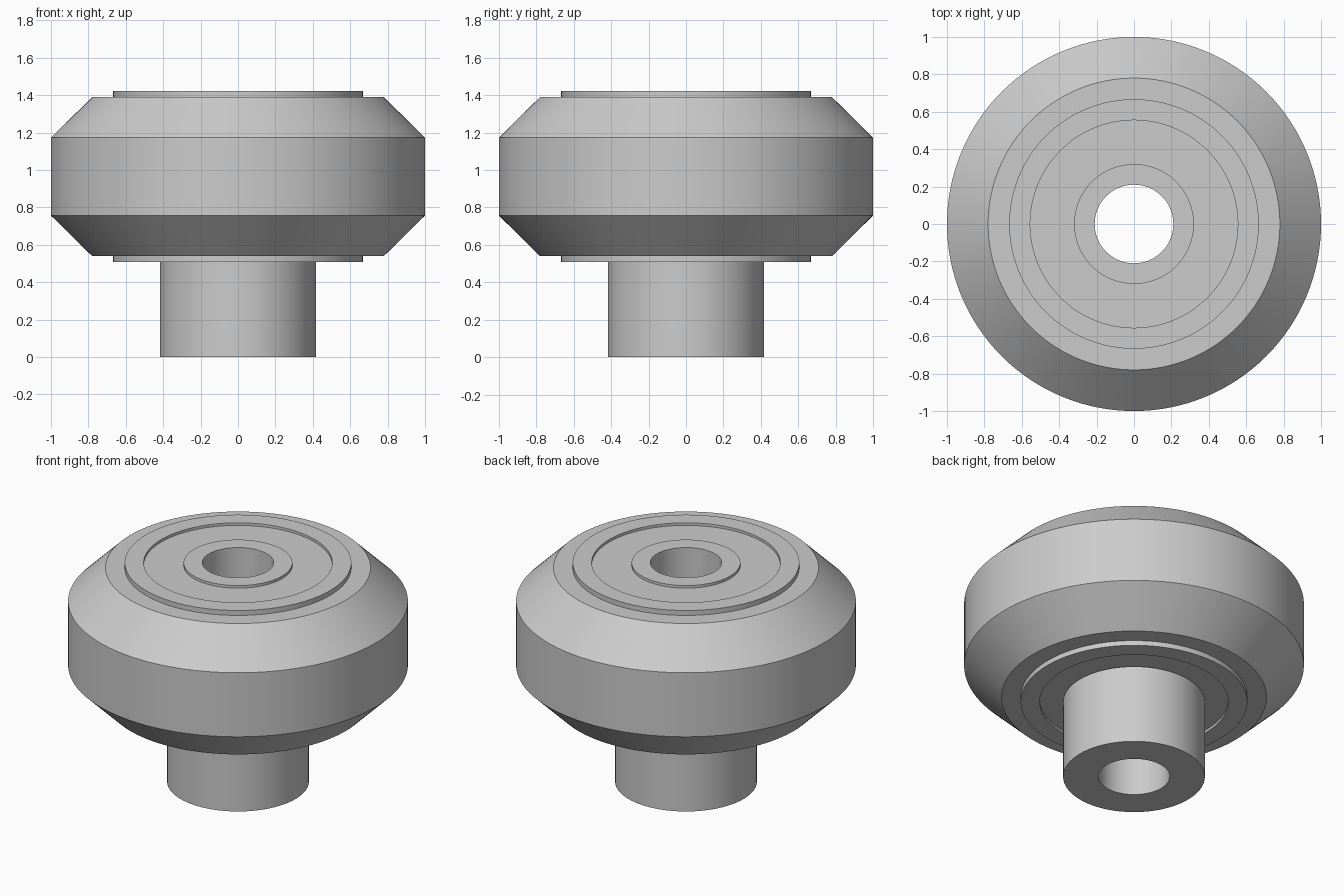
import bpy
import bmesh
import math

SEGMENTS = 128

cube = bpy.data.objects.get("Cube")
if cube:
    bpy.data.objects.remove(cube, do_unlink=True)

grey = bpy.data.materials.new("plain_grey")
grey.use_nodes = True
colour = (0.6, 0.6, 0.6, 1.0)
grey.diffuse_color = colour
grey.node_tree.nodes["Principled BSDF"].inputs["Base Color"].default_value = colour


def lathe(name, profile):
    """Turn a closed (radius, height) profile around the z axis."""
    bm = bmesh.new()
    verts = [bm.verts.new((r, 0, z)) for r, z in profile]
    edges = [bm.edges.new((a, b)) for a, b in zip(verts, verts[1:] + verts[:1])]
    bmesh.ops.spin(bm, geom=verts + edges, cent=(0, 0, 0), axis=(0, 0, 1),
                   angle=math.tau, steps=SEGMENTS, use_merge=True)
    bmesh.ops.remove_doubles(bm, verts=bm.verts, dist=1e-5)
    bmesh.ops.recalc_face_normals(bm, faces=bm.faces)
    mesh = bpy.data.meshes.new(name)
    bm.to_mesh(mesh)
    bm.free()
    mesh.materials.append(grey)
    obj = bpy.data.objects.new(name, mesh)
    bpy.context.collection.objects.link(obj)
    bpy.ops.object.select_all(action="DESELECT")
    obj.select_set(True)
    bpy.context.view_layer.objects.active = obj
    bpy.ops.object.shade_smooth_by_angle(angle=math.radians(30))
    return obj


def tube(name, inner, outer, bottom, top):
    return lathe(name, [(inner, bottom), (outer, bottom), (outer, top), (inner, top)])


BORE = 0.21
HUB, RECESS, RACE = 0.32, 0.555, 0.667
LOW, HIGH = 0.508, 1.422     # bearing faces
STEP = 0.017                 # depth of the recessed shield

# Wheel with chamfered rims
lathe("wheel_tyre", [(RACE, 0.54), (0.78, 0.54), (1.0, 0.757),
                     (1.0, 1.173), (0.78, 1.39), (RACE, 1.39)])

# Bearing: outer race, recessed shields and inner race
tube("bearing_outer_race", RECESS, RACE, LOW, HIGH)
tube("bearing_shield", HUB, RECESS, LOW + STEP, HIGH - STEP)
tube("bearing_inner_race", BORE, HUB, LOW, HIGH)

# Spacer sleeve below the bearing
tube("spacer_sleeve", BORE, 0.417, 0.0, LOW)
